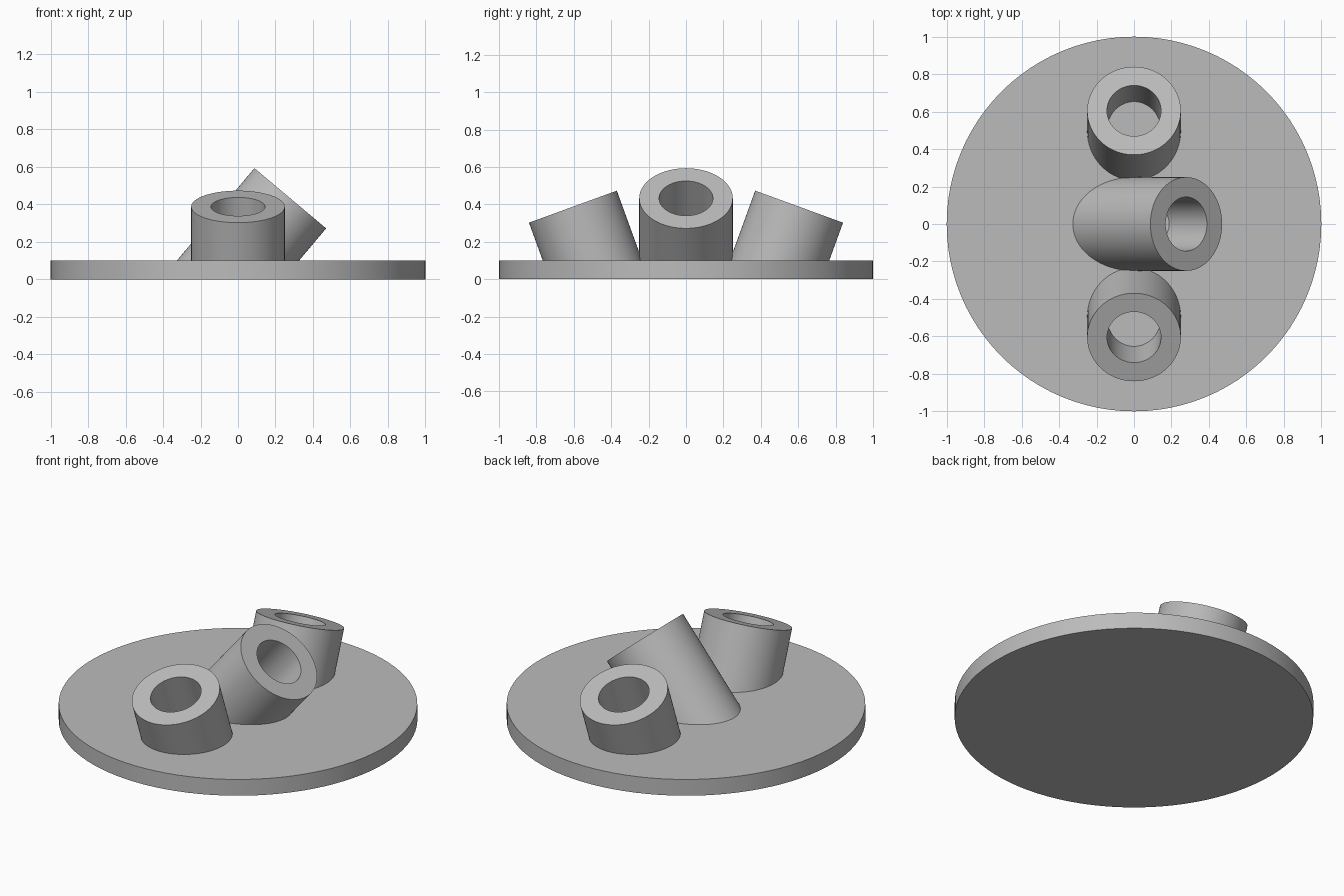
import bpy, bmesh, math
from mathutils import Matrix, Vector

if "Cube" in bpy.data.objects:
    bpy.data.objects.remove(bpy.data.objects["Cube"])

SEGS = 96
PLATE_TOP = 0.1

grey = bpy.data.materials.new("plain grey")
grey.diffuse_color = (0.5, 0.5, 0.5, 1)
grey.use_nodes = True
grey.node_tree.nodes["Principled BSDF"].inputs["Base Color"].default_value = grey.diffuse_color


def finish(bm, name):
    """Turn a bmesh into a grey object with sharp rims and smooth walls."""
    bmesh.ops.recalc_face_normals(bm, faces=bm.faces)
    mesh = bpy.data.meshes.new(name)
    bm.to_mesh(mesh)
    bm.free()
    mesh.materials.append(grey)
    obj = bpy.data.objects.new(name, mesh)
    bpy.context.collection.objects.link(obj)
    bpy.ops.object.select_all(action='DESELECT')
    obj.select_set(True)
    bpy.context.view_layer.objects.active = obj
    bpy.ops.object.shade_smooth_by_angle(angle=math.radians(30))
    return obj


def tube(name, base, tilt, axis, length, outer=0.25, inner=0.144):
    """Tilted tube, cut square at the top and flush with the plate below."""
    rot = Matrix.Rotation(math.radians(tilt), 3, axis)
    direction = rot @ Vector((0, 0, 1))
    foot = Vector((base[0], base[1], PLATE_TOP))
    bm = bmesh.new()

    def ring(radius, at_top):
        verts = []
        for i in range(SEGS):
            a = 2 * math.pi * i / SEGS
            p = foot + rot @ Vector((radius * math.cos(a), radius * math.sin(a), length))
            if not at_top:  # slide down the tube axis to the plate
                p -= direction * ((p.z - PLATE_TOP) / direction.z)
            verts.append(bm.verts.new(p))
        return verts

    # Outer wall, rim, bore wall and foot joined in one closed loop
    loops = [ring(outer, False), ring(outer, True), ring(inner, True), ring(inner, False)]
    for k in range(4):
        a, b = loops[k], loops[(k + 1) % 4]
        for i in range(SEGS):
            j = (i + 1) % SEGS
            bm.faces.new((a[i], a[j], b[j], b[i]))
    return finish(bm, name)


# Round base plate
bm = bmesh.new()
bmesh.ops.create_cone(bm, cap_ends=True, segments=SEGS, radius1=1, radius2=1,
                      depth=PLATE_TOP, matrix=Matrix.Translation((0, 0, PLATE_TOP / 2)))
finish(bm, "base_plate")

# Central tube leaning right, and two shorter tubes leaning outward
tube("center_tube", (0, 0), 40, 'Y', 0.434)
tube("front_tube", (0, -0.5), 20, 'X', 0.306)
tube("back_tube", (0, 0.5), -20, 'X', 0.306)
